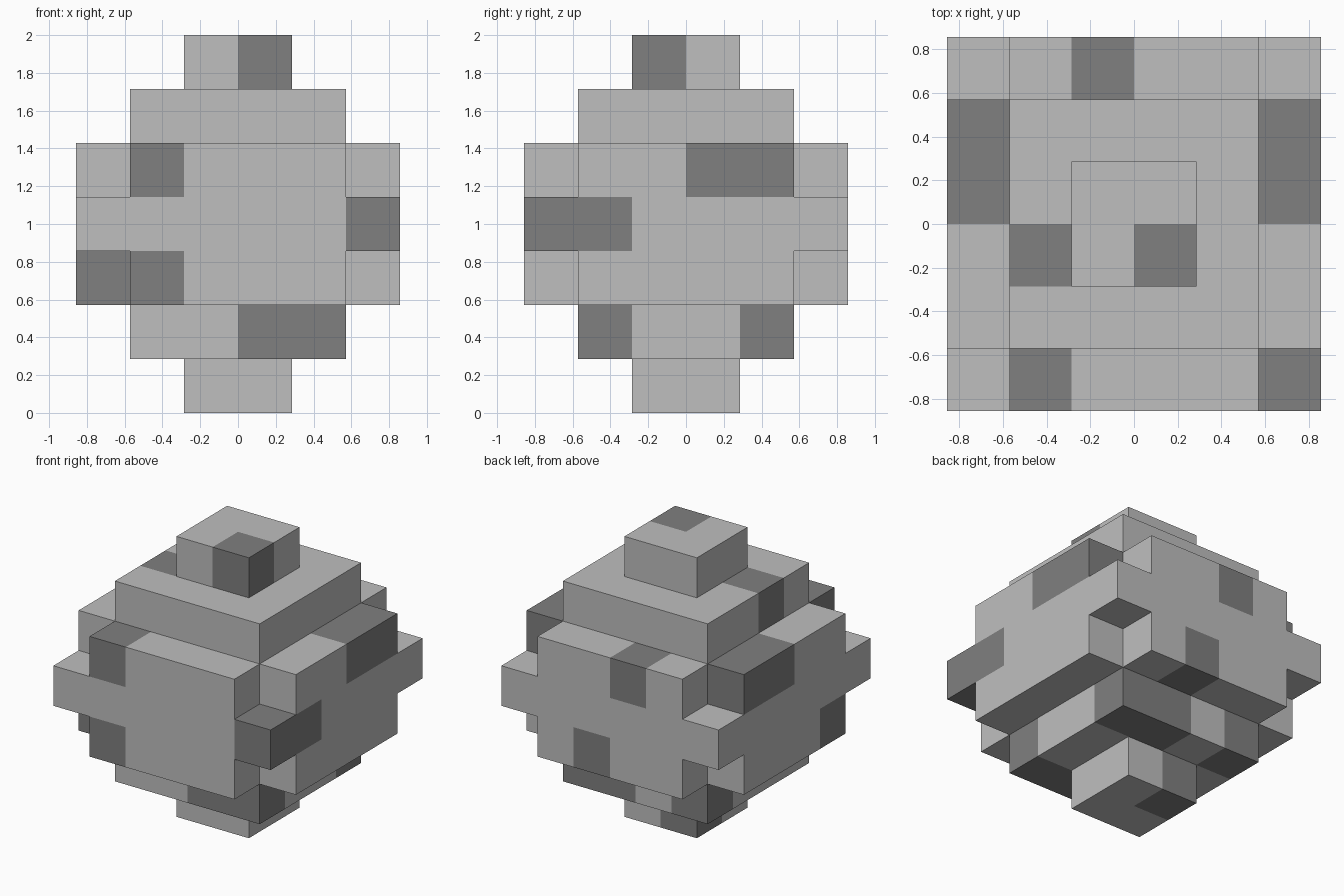
import bpy
import bmesh
from mathutils import Vector

cube = bpy.data.objects.get("Cube")
if cube:
    bpy.data.objects.remove(cube, do_unlink=True)

U = 2 / 7  # edge length of one block


def make_material(name, value):
    mat = bpy.data.materials.new(name)
    mat.use_nodes = True
    color = (value, value, value, 1)
    mat.diffuse_color = color
    bsdf = next(n for n in mat.node_tree.nodes if n.type == 'BSDF_PRINCIPLED')
    bsdf.inputs["Base Color"].default_value = color
    return mat


LIGHT = make_material("light grey", 0.522)
DARK = make_material("dark grey", 0.214)


def square(half):
    r = range(-half, half)
    return {(x, y) for x in r for y in r}


# A wide square with its four corner blocks removed
plus = square(3) - {(x, y) for x in (-3, 2) for y in (-3, 2)}

# Tiers from the bottom up: name, filled blocks, dark blocks
TIERS = [
    ("bottom_cap", square(1), {(-1, 0)}),
    ("lower_step", square(2), {(0, -2), (1, -2), (1, 1), (0, 1), (-2, 1)}),
    ("lower_body", plus, {(-3, -2), (-2, -3), (0, 2)}),
    ("middle_band", square(3), {(2, -3), (2, -2)}),
    ("upper_body", plus, {(-2, -3), (2, 0), (2, 1), (-1, 2), (-3, 0), (-3, 1)}),
    ("upper_step", square(2), {(-2, -1)}),
    ("top_cap", square(1), {(0, -1)}),
]
filled = {(x, y, z) for z, (_, cells, _) in enumerate(TIERS) for x, y in cells}


def add_face(bm, block, axis, sign):
    """One square side of a block, facing along sign * axis."""
    n, a, b = Vector(), Vector(), Vector()
    n[axis] = sign / 2
    a[(axis + 1) % 3] = 0.5
    b[(axis + 2) % 3] = 0.5 * sign
    mid = Vector(block) + Vector((0.5, 0.5, 0.5)) + n
    corners = (mid - a - b, mid + a - b, mid + a + b, mid - a + b)
    return bm.faces.new([bm.verts.new(c * U) for c in corners])


# Build every tier from its exposed block sides only
for z, (name, cells, dark) in enumerate(TIERS):
    bm = bmesh.new()
    for x, y in sorted(cells):
        block = (x, y, z)
        for axis in range(3):
            for sign in (-1, 1):
                beside = list(block)
                beside[axis] += sign
                if tuple(beside) not in filled:
                    face = add_face(bm, block, axis, sign)
                    face.material_index = int((x, y) in dark)
    bmesh.ops.remove_doubles(bm, verts=bm.verts[:], dist=0.001)
    mesh = bpy.data.meshes.new(name)
    bm.to_mesh(mesh)
    bm.free()
    mesh.materials.append(LIGHT)
    mesh.materials.append(DARK)
    bpy.context.collection.objects.link(bpy.data.objects.new(name, mesh))
